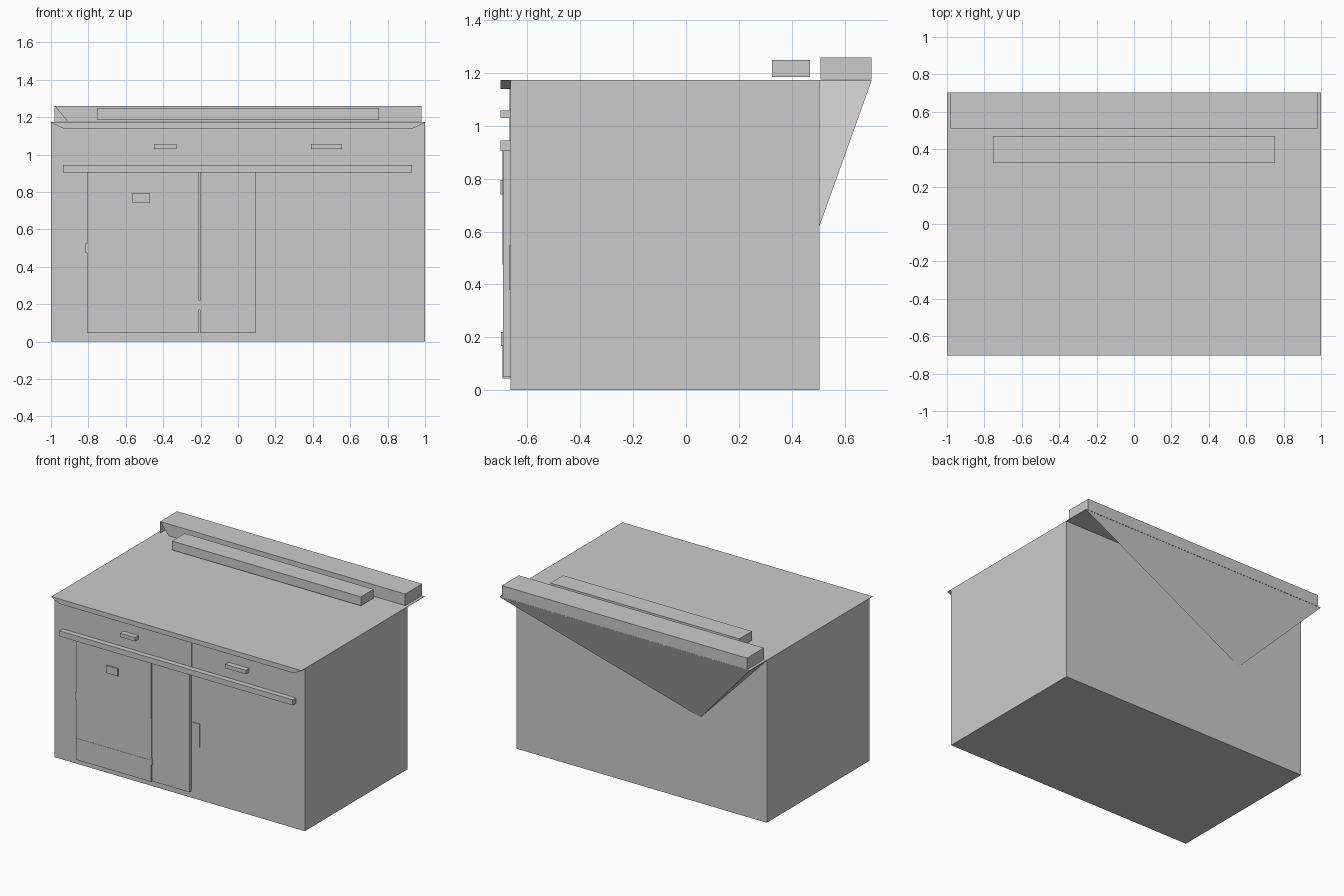
import bpy
import bmesh

cube = bpy.data.objects.get("Cube")
if cube:
    bpy.data.objects.remove(cube, do_unlink=True)

grey = bpy.data.materials.new("plain_grey")
grey.use_nodes = True
grey.diffuse_color = (0.6, 0.6, 0.6, 1)
bsdf = next(n for n in grey.node_tree.nodes if n.type == "BSDF_PRINCIPLED")
bsdf.inputs["Base Color"].default_value = grey.diffuse_color

FRONT, BACK, TOP, EDGE = -0.665, 0.505, 1.175, 0.703


def finish(name, bm):
    mesh = bpy.data.meshes.new(name)
    bm.to_mesh(mesh)
    bm.free()
    mesh.materials.append(grey)
    obj = bpy.data.objects.new(name, mesh)
    bpy.context.scene.collection.objects.link(obj)
    return obj


def box(name, xs, ys, zs, bottom_inset=0):
    """Box from ranges; the bottom can be shorter along x."""
    bm = bmesh.new()
    bmesh.ops.create_cube(bm, size=1)
    for v in bm.verts:
        low = v.co.z < 0
        x = xs[0] if v.co.x < 0 else xs[1]
        if low:
            x += bottom_inset if v.co.x < 0 else -bottom_inset
        v.co = (x, ys[v.co.y > 0], zs[not low])
    return finish(name, bm)


def sheet(name, *polygons):
    bm = bmesh.new()
    for points in polygons:
        bm.faces.new([bm.verts.new(p) for p in points])
    bmesh.ops.remove_doubles(bm, verts=bm.verts, dist=0.0001)
    return finish(name, bm)


# Cabinet body, worktop and its tapered front lip
box("cabinet_body", (-1, 1), (FRONT, BACK), (0, TOP - 0.002))
box("worktop", (-1, 1), (-EDGE, EDGE), (TOP - 0.003, TOP))
box("worktop_lip", (-1, 1), (-EDGE, FRONT), (1.14, TOP - 0.003), 0.065)

# Rear brace below the overhang: sloping triangle and one closed end
apex = (-0.47, BACK, 0.62)
corner = (-1, EDGE, TOP - 0.002)
sheet("rear_brace",
      [(1, EDGE, TOP - 0.002), corner, apex],
      [corner, (-1, BACK, TOP - 0.002), apex])

# Rear upstand with an open lower corner at the front
x, y0, y1, z0, z1 = 0.98, 0.51, EDGE, TOP + 0.001, 1.26
sheet("rear_upstand",
      [(-x, y0, z1), (-x + 0.07, y0, z0), (x, y0, z0), (x, y0, z1)],
      [(x, y1, z0), (-x, y1, z0), (-x, y1, z1), (x, y1, z1)],
      [(-x, y0, z1), (x, y0, z1), (x, y1, z1), (-x, y1, z1)],
      [(x, y0, z0), (x, y1, z0), (x, y1, z1), (x, y0, z1)],
      [(-x, y1, z0), (-x, y0, z0), (-x, y0, z1), (-x, y1, z1)])

# Raised bar in front of the upstand
box("raised_bar", (-0.755, 0.755), (0.325, 0.47), (1.185, 1.25))

# Long rail and drawer handles
box("front_rail", (-0.935, 0.93), (-EDGE, FRONT), (0.905, 0.945))
for side, xs in (("right", (-0.45, -0.33)), ("left", (0.39, 0.555))):
    box(side + "_drawer_handle", xs, (-EDGE, FRONT), (1.03, 1.058))
box("drawer_divider", (0.088, 0.096), (FRONT - 0.004, FRONT), (0.945, 1.14))

# Door in three stacked panels, with a narrow panel beside it
door_x = (-0.808, -0.208)
for name, front, zs in (("door_upper_panel", -0.694, (0.5, 0.905)),
                        ("door_middle_panel", -0.693, (0.2, 0.5)),
                        ("door_lower_panel", -0.695, (0.045, 0.2))):
    box(name, door_x, (front, FRONT), zs)
box("narrow_panel", (-0.202, 0.095), (-0.692, FRONT), (0.05, 0.905))

# Door fittings
box("door_handle", (-0.565, -0.47), (-EDGE, -0.693), (0.74, 0.795))
box("door_hinge", (-0.21, -0.199), (-0.7, -0.69), (0.168, 0.22))
box("door_catch", (-0.815, -0.805), (-0.694, FRONT), (0.475, 0.525))
box("side_latch_plate", (0.095, 0.16), (FRONT - 0.004, FRONT), (0.38, 0.55))
